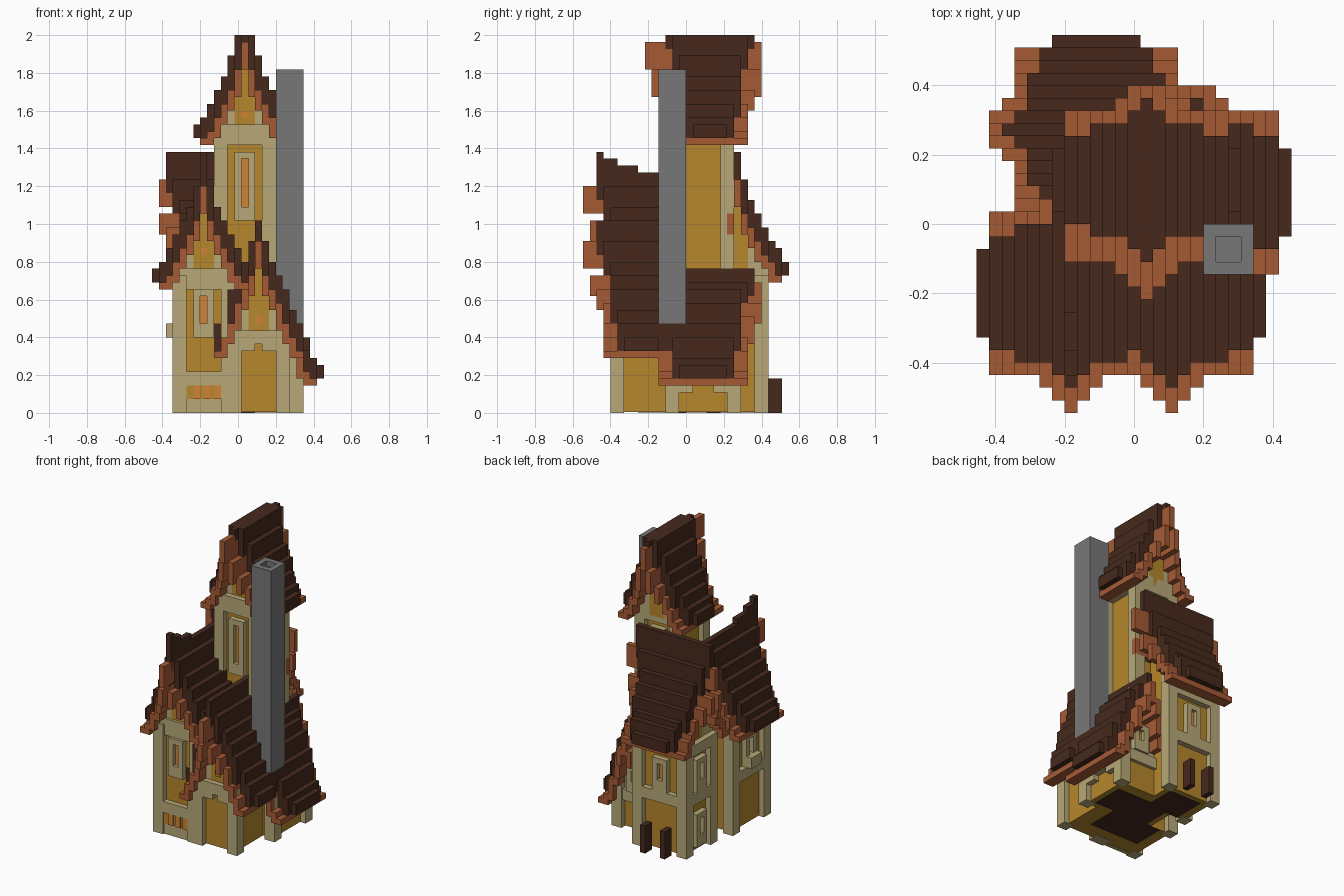
import bpy, bmesh
from mathutils import Matrix, Vector

cube = bpy.data.objects.get("Cube")
if cube:
    bpy.data.objects.remove(cube, do_unlink=True)

V = 2 / 55  # size of one block


def material(name, *rgb):
    m = bpy.data.materials.new(name)
    m.use_nodes = True
    m.diffuse_color = (*rgb, 1)
    node = m.node_tree.nodes["Principled BSDF"]
    node.inputs["Base Color"].default_value = (*rgb, 1)
    node.inputs["Roughness"].default_value = 0.9
    return m


SHINGLE = material("dark shingle", .061, .022, .012)
TRIM = material("red brown trim", .375, .103, .036)
BEAM = material("beige timber", .48, .395, .19)
PLASTER = material("ochre plaster", .47, .245, .025)
GLASS = material("orange glass", .62, .23, .036)
STONE = material("grey stone", .187, .187, .187)


def part(name, mat, boxes):
    """One object from boxes given as (x0, x1, y0, y1, z0, z1) in blocks."""
    bm = bmesh.new()
    for x0, x1, y0, y1, z0, z1 in boxes:
        centre = Vector(((x0 + x1) / 2 - 12.5, (y0 + y1) / 2 - 15, (z0 + z1) / 2)) * V
        size = Vector((x1 - x0, y1 - y0, z1 - z0)) * V
        bmesh.ops.create_cube(bm, size=1, matrix=Matrix.LocRotScale(centre, None, size))
    mesh = bpy.data.meshes.new(name)
    bm.to_mesh(mesh)
    bm.free()
    mesh.materials.append(mat)
    ob = bpy.data.objects.new(name, mesh)
    bpy.context.collection.objects.link(ob)
    return ob


def on_wall(side, plane, u0, u1, z0, z1, t=1):
    """Box of thickness t standing out of a wall plane."""
    a, b = (plane - t, plane) if side[0] == "-" else (plane, plane + t)
    return (a, b, u0, u1, z0, z1) if side[1] == "x" else (u0, u1, a, b, z0, z1)


def window(name, side, plane, u, z0, z1, sill=1):
    """Framed window centred on u, one block of glass wide, with a deep sill."""
    f = lambda *args: on_wall(side, plane, *args)
    part(name + "_frame", BEAM, [
        f(u - 1.5, u - .5, z0, z1), f(u + .5, u + 1.5, z0, z1),
        f(u - 1.5, u + 1.5, z1 - 1, z1), f(u - 1.5, u + 1.5, z0, z0 + 2, sill)])
    part(name + "_glass", GLASS, [f(u - .5, u + .5, z0 + 2, z1 - 1, .3)])


SWEEP = [0, 1, 2, 2, 2, 3, 3, 4]       # how far the shingles step back
TRIM_SWEEP = [0, 1, 2, 3, 3, 3, 3]     # how far the trim steps back


def gable_roof(name, centre, heights, a, b, wall, axis="y", ext=(2, 2)):
    """Stepped roof: shingles on a longer trim layer, filled gables below.
    wall = (start, end, base height) of the gable walls."""
    def box(c, s, e, z0, z1):
        return (c, c + 1, s, e, z0, z1) if axis == "y" else (s, e, c, c + 1, z0, z1)
    tiles, trims, timber, plaster = [], [], [], []
    eave = heights[-1]
    drop = heights + [eave, eave]
    for d, top in enumerate(heights):
        under = max(drop[d + 1] - 2, eave - 2)
        high = under if d else min(drop[1], top - 1)
        low = min(max(drop[d + 2] - 3, eave - 3), high - 1) if d else high - 4
        for c in {centre - d, centre + d}:
            tiles.append(box(c, a + SWEEP[d], b - SWEEP[d], under, top))
            if d < 7:
                # short overhangs step back one block later
                start, end = (max(0, TRIM_SWEEP[d] - (x < 2)) - x for x in ext)
                trims.append(box(c, a + start, b - end, low, high))
            if d < 5:
                group = plaster if d < 2 else timber
                group.append(box(c, wall[0], wall[1], wall[2], low + .5))
    part(name + "_roof_shingles", SHINGLE, tiles)
    part(name + "_roof_trim", TRIM, trims)
    part(name + "_gable_timber", BEAM, timber)
    part(name + "_gable_plaster", PLASTER, plaster)


# Plaster wall masses and the floor
part("walls", PLASTER, [
    (4, 12, 5, 14, .1, 20), (5, 14, 19, 26, .1, 20), (8, 17, 12, 21, .1, 20),
    (11, 19, 5, 14, .1, 10), (12, 21, 13, 22, .1, 7),
    (10, 17, 14, 21, 7, 41)])
part("floor", SHINGLE, [
    (6, 16, 8, 14, .03, .1), (9, 13, 14, 19, .03, .1),
    (6.5, 13, 19, 25, .03, .1), (13, 20, 14, 20, .03, .1)])

# Roofs
gable_roof("tower", 13, [55, 55, 52, 49, 47, 45, 43, 42], 12, 25, (14, 22, 40), ext=(3, 1))
gable_roof("front_wing", 7, [35, 33, 30, 28, 26, 24, 22, 21], 2, 17, (5, 14, 18))
gable_roof("back_wing", 22, [38, 34, 31, 29, 27, 25, 24, 22], 2, 17, (5, 14, 18), "x", (1, 2))
gable_roof("entrance", 15, [28, 25, 22, 20, 18, 15, 13, 11], 2, 15, (5, 14, 9))
gable_roof("side_wing", 17, [21, 19, 18, 16, 13, 11, 8, 7], 10, 25, (13, 22, 5), ext=(1, 1))
part("front_ridge_cap", SHINGLE, [
    (7, 8, 2, 3, 34, 38), (7, 8, 3, 5, 34, 37), (7, 8, 5, 8, 34, 36)])

# Chimney with an open top
part("chimney", STONE, [
    (18, 22, 11, 15, 11, 49), (18, 19, 11, 15, 49, 50), (21, 22, 11, 15, 49, 50),
    (19, 21, 11, 12, 49, 50), (19, 21, 14, 15, 49, 50)])

# Corner posts
part("corner_posts", BEAM, [
    (3, 5, 4, 6, 0, 20), (10, 13, 4, 6, 0, 11), (10, 12, 4.5, 6, 10, 20),
    (18, 20, 4, 6, 0, 12), (20, 22, 12, 14, 0, 8), (20, 22, 21, 23, 0, 8),
    (3, 5, 13, 15, 0, 20), (4, 6, 18, 20, 0, 20), (4, 6, 25, 27, 0, 20),
    (13, 15, 25, 27, 0, 20)])
tower_posts = [(x, x + 2, y, y + 2, 18, 42) for x in (9, 16) for y in (13, 20)]
part("tower_posts", BEAM, tower_posts)
part("tower_top_beams", BEAM, [
    (9, 18, 13, 15, 39, 42), (9, 18, 20, 22, 39, 42),
    (9, 11, 13, 22, 39, 42), (16, 18, 13, 22, 39, 42)])

# Horizontal beams on each side
part("beams", BEAM, [
    (4, 11, 4, 5, 4, 6), (4, 11, 4.3, 5, 0, 2), (4, 11, 4.5, 5, 18, 21),
    (11, 20, 4, 5, 10, 12), (13, 15, 4, 5, 9, 10), (16, 18, 4, 5, 9, 10),
    (3, 4, 5, 14, 9, 11), (3, 4, 5, 14, 18, 20), (4, 5, 19, 26, 9, 11),
    (4, 5, 19, 26, 18, 20), (5, 14, 26, 27, 9, 11), (5, 14, 26, 27, 18, 20),
    (21, 22, 14, 16, 3, 6), (21, 22, 19, 21, 3, 6), (21, 22, 16, 19, 4, 6),
    (14, 21, 22, 22.6, 5, 7)])

# Windows
window("tower_front_window", "-y", 14, 13.5, 28, 38)
window("tower_back_window", "+y", 21, 13.5, 28, 38)
window("front_upper_window", "-y", 5, 7.5, 11, 18)
window("front_side_window", "-x", 4, 9.5, 11, 17, 2)
window("back_side_window", "-x", 5, 22.5, 11, 17)
window("back_upper_window", "+y", 26, 9.5, 11, 17)
window("back_side_low_window", "-x", 5, 22.5, 1, 7)
window("side_wing_window", "+y", 22, 17.5, 7, 12)
part("low_window_rail", PLASTER, [(5, 10, 4.2, 5, 2, 4)])
part("low_window_panes", GLASS, [(x, x + 1, 4, 4.3, 2, 4) for x in (6, 7.5, 9)])
part("gable_vents", GLASS, [
    (7, 8, 4.8, 5, 23, 24), (15, 16, 4.8, 5, 13, 14), (13, 14, 13.8, 14, 43, 44)])

# Dark posts flanking the back door
part("back_door_posts", SHINGLE, [(x, x + 1, 27, 29, 0, 5) for x in (7, 11)])
